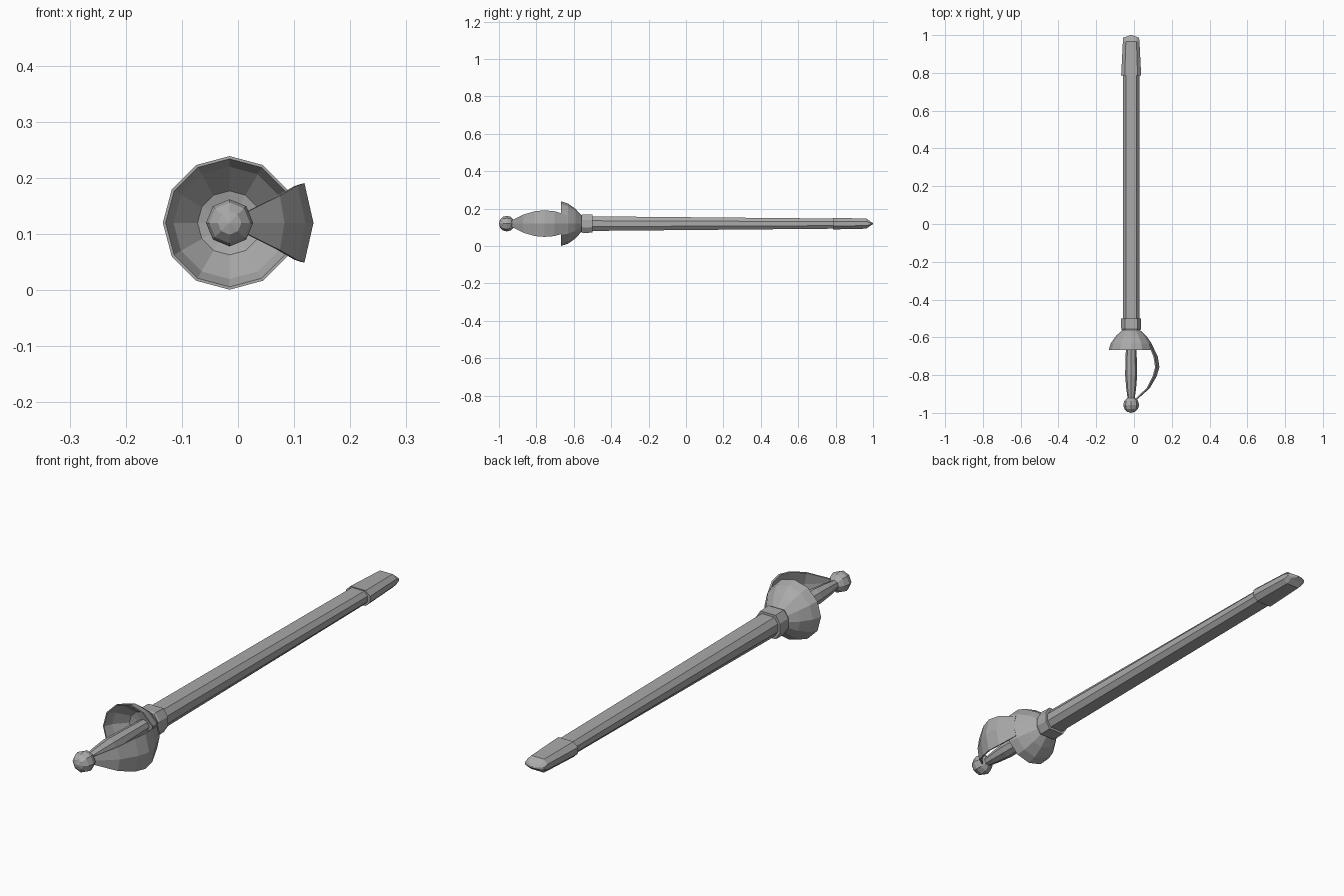
import bpy, bmesh, math

if "Cube" in bpy.data.objects:
    bpy.data.objects.remove(bpy.data.objects["Cube"])

AX, AZ = -0.015, 0.12   # long axis of the sword

steel = bpy.data.materials.new("grey steel")
steel.use_nodes = True
GREY = (0.40, 0.40, 0.40, 1)
steel.diffuse_color = GREY
steel.node_tree.nodes["Principled BSDF"].inputs["Base Color"].default_value = GREY


def finish(name, bm):
    bmesh.ops.remove_doubles(bm, verts=bm.verts, dist=1e-5)
    bmesh.ops.recalc_face_normals(bm, faces=bm.faces)
    mesh = bpy.data.meshes.new(name)
    bm.to_mesh(mesh)
    bm.free()
    mesh.materials.append(steel)
    ob = bpy.data.objects.new(name, mesh)
    ob.location = (AX, 0, AZ)
    bpy.context.collection.objects.link(ob)
    return ob


def loft(name, rings, closed=True, caps=True):
    """Skin a list of equal-length point rings."""
    bm = bmesh.new()
    rows = [[bm.verts.new(p) for p in ring] for ring in rings]
    n = len(rows[0])
    for a, b in zip(rows, rows[1:]):
        for i in range(n if closed else n - 1):
            j = (i + 1) % n
            bm.faces.new((a[i], a[j], b[j], b[i]))
    if caps:
        bm.faces.new(rows[0])
        bm.faces.new(rows[-1])
    return finish(name, bm)


def circle(y, r, n):
    return [(r * math.cos(math.tau * i / n), y, r * math.sin(math.tau * i / n))
            for i in range(n)]


def octagon(y, w, h):
    """Flattened octagon with a broad top and bottom face."""
    quarter = [(w, 0.4 * h), (0.64 * w, h)]
    half = quarter + [(-x, z) for x, z in reversed(quarter)]
    return [(x, y, z) for x, z in half + [(-x, -z) for x, z in half]]


# Pommel: faceted ball
R = 0.042
loft("pommel", [circle(-0.958 - R * math.cos(math.pi * k / 6),
                       max(R * math.sin(math.pi * k / 6), 1e-7), 8)
                for k in range(7)], caps=False)

# Grip: slim bulging handle
loft("grip", [circle(y, r, 8) for y, r in
              ((-0.93, 0.018), (-0.87, 0.026), (-0.80, 0.032),
               (-0.72, 0.030), (-0.57, 0.025))])

# Cup guard: outer shell, rim, then hollow inside
loft("cup_guard", [circle(y, r, 12) for y, r in
                   ((-0.553, 1e-7), (-0.560, 0.045), (-0.592, 0.08), (-0.632, 0.108),
                    (-0.668, 0.119), (-0.668, 0.114), (-0.635, 0.100),
                    (-0.588, 0.057), (-0.575, 1e-7))], caps=False)

# Knuckle guard: curved sheet, bent along its middle (x, y, half width, bend)
path = ((0.025, -0.93, 0.016, 0.002), (0.095, -0.868, 0.048, 0.008),
        (0.132, -0.805, 0.066, 0.014), (0.146, -0.757, 0.070, 0.016),
        (0.138, -0.705, 0.066, 0.016), (0.105, -0.635, 0.045, 0.010))
guard = loft("knuckle_guard",
             [[(x - b, y, -w), (x, y, 0), (x - b, y, w)] for x, y, w, b in path],
             closed=False, caps=False)
solid = guard.modifiers.new("thickness", "SOLIDIFY")
solid.thickness = 0.007
solid.offset = 0

# Scabbard: collar, long body, and pointed end cap
loft("scabbard_collar", [octagon(-0.56, 0.050, 0.046), octagon(-0.55, 0.053, 0.050),
                         octagon(-0.50, 0.053, 0.048)])
loft("scabbard_body", [octagon(-0.51, 0.044, 0.039), octagon(0.80, 0.043, 0.027)])
loft("scabbard_tip", [octagon(0.785, 0.053, 0.031), octagon(0.965, 0.044, 0.027),
                      octagon(0.986, 0.042, 0.011), octagon(1.0, 0.004, 0.003)])
